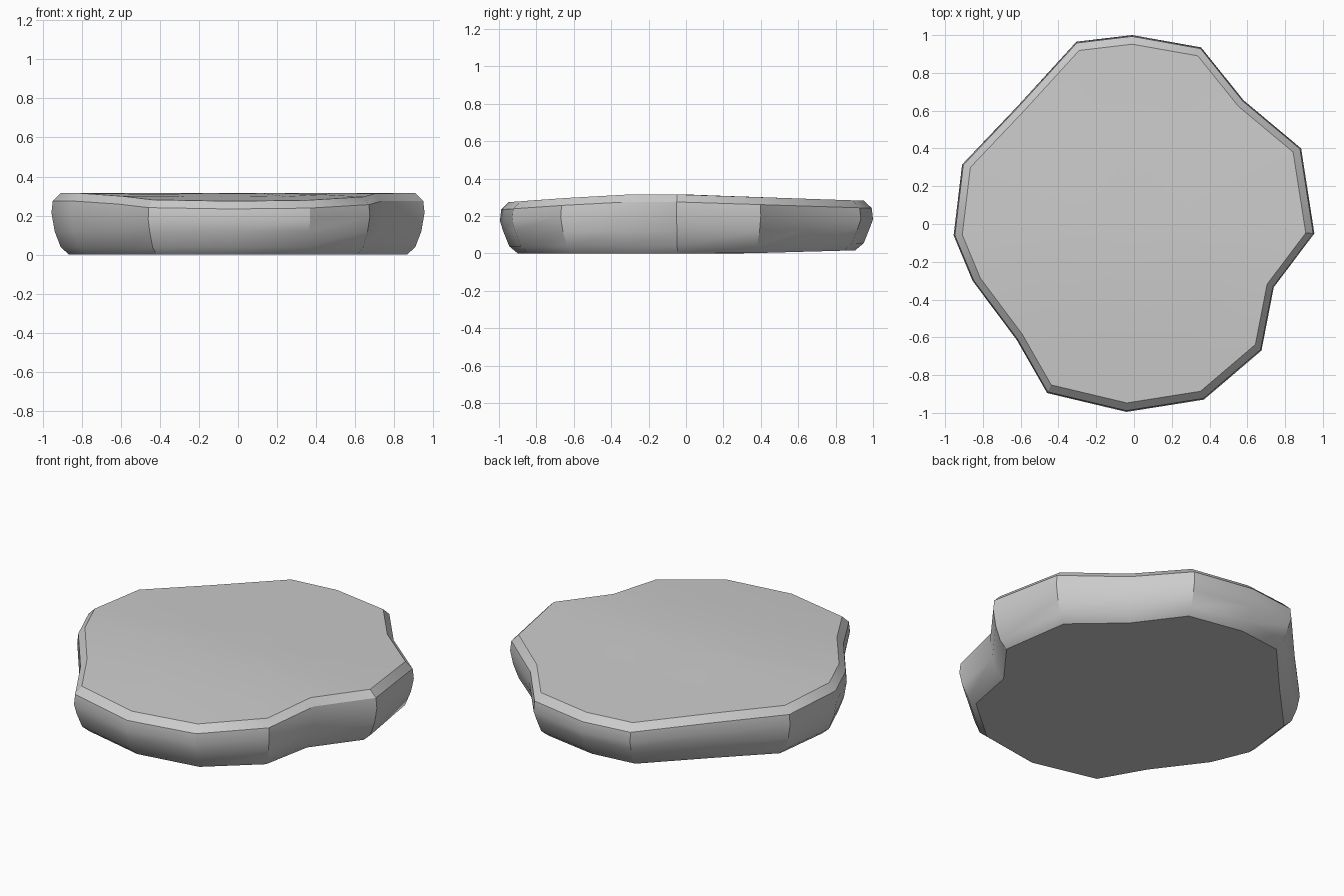
import bpy, bmesh, math

if "Cube" in bpy.data.objects:
    bpy.data.objects.remove(bpy.data.objects["Cube"])

# Outline of the slab, counter-clockwise seen from above
OUTLINE = [(0.955, -0.05), (0.885, 0.40), (0.58, 0.655), (0.355, 0.935),
           (-0.01, 1.0), (-0.305, 0.965), (-0.62, 0.62), (-0.91, 0.315),
           (-0.955, -0.06), (-0.855, -0.30), (-0.62, -0.615), (-0.46, -0.895),
           (-0.04, -0.995), (0.37, -0.93), (0.675, -0.67), (0.74, -0.335)]


def top_z(y):
    """Gently crowned top: highest around the middle, lower front and back."""
    pts = [(-1.0, 0.27), (-0.66, 0.295), (-0.3, 0.315), (0.0, 0.315), (0.4, 0.30), (1.0, 0.28)]
    for (y0, z0), (y1, z1) in zip(pts, pts[1:]):
        if y <= y1:
            return z0 + (z1 - z0) * (y - y0) / (y1 - y0)
    return pts[-1][1]


def bottom_z(y):
    """Underside lifts slightly toward the back."""
    return max(0.0, y - 0.35) * 0.025


# Rings: (scale, height from the underside, or drop below the top)
RINGS = [(0.905, 'b', 0.0), (0.95, 'b', 0.038), (0.983, 'b', 0.12),
         (1.0, 't', 0.10), (0.993, 't', 0.04),
         (0.952, 't', 0.0), (0.65, 't', 0.0), (0.33, 't', 0.0)]

bm = bmesh.new()
rings = []
for scale, side, off in RINGS:
    ring = []
    for x, y in OUTLINE:
        # wall rings keep the rim's height; inner top rings follow the crown
        yy = y * min(scale, 0.952) if side == 't' else y
        z = bottom_z(y) + off if side == 'b' else top_z(yy) - off
        ring.append(bm.verts.new((x * scale, y * scale, z)))
    rings.append(ring)

# Walls, bevels and top
n = len(OUTLINE)
for lo, hi in zip(rings, rings[1:]):
    for i in range(n):
        j = (i + 1) % n
        bm.faces.new((lo[i], lo[j], hi[j], hi[i]))
centre = bm.verts.new((0, 0, top_z(0)))
for i in range(n):
    bm.faces.new((rings[-1][i], rings[-1][(i + 1) % n], centre))

# Flat underside
bm.faces.new(list(reversed(rings[0])))
bmesh.ops.recalc_face_normals(bm, faces=bm.faces)

mesh = bpy.data.meshes.new("stone_slab")
bm.to_mesh(mesh)
bm.free()
slab = bpy.data.objects.new("stone_slab", mesh)
bpy.context.collection.objects.link(slab)

bpy.context.view_layer.objects.active = slab
slab.select_set(True)
bpy.ops.object.shade_smooth_by_angle(angle=math.radians(30))
